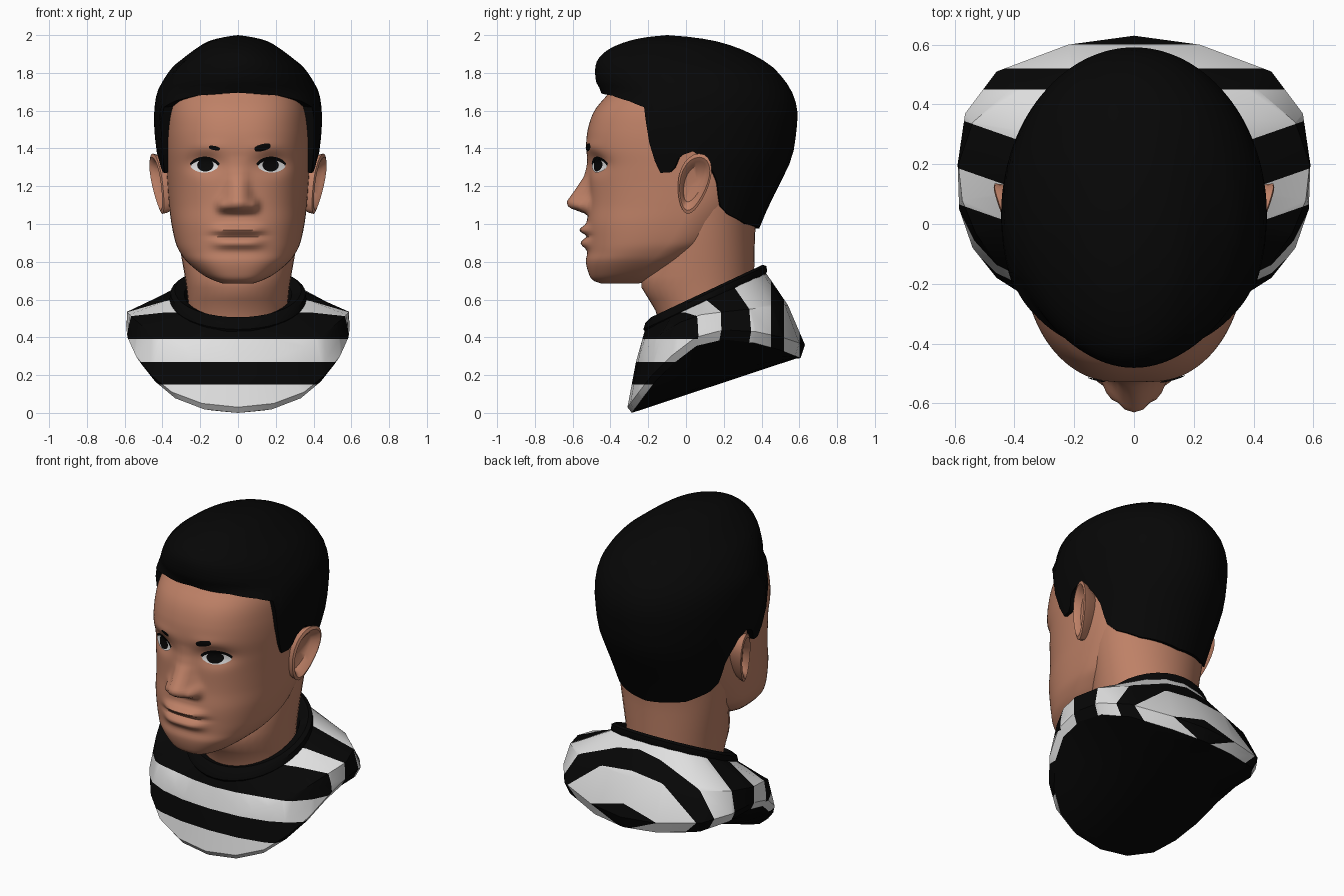
import bpy, bmesh, math
from math import sin, cos, pi, exp
from mathutils import Vector

if "Cube" in bpy.data.objects:
    bpy.data.objects.remove(bpy.data.objects["Cube"])


def material(name, rgb):
    m = bpy.data.materials.new(name)
    m.use_nodes = True
    m.diffuse_color = (*rgb, 1)
    b = m.node_tree.nodes["Principled BSDF"]
    b.inputs["Base Color"].default_value = (*rgb, 1)
    b.inputs["Roughness"].default_value = 0.8
    return m


SKIN = material("skin", (0.52, 0.22, 0.135))
BLACK = material("black", (0.002, 0.002, 0.002))
WHITE = material("white", (0.75, 0.75, 0.75))


def interp(keys, z):
    """Catmull-Rom interpolation of rows (z, a, b, ...)."""
    z = min(max(z, keys[0][0]), keys[-1][0])
    i = next((k for k in range(len(keys) - 1) if z <= keys[k + 1][0]), len(keys) - 2)
    k0, k1, k2, k3 = keys[max(i - 1, 0)], keys[i], keys[i + 1], keys[min(i + 2, len(keys) - 1)]
    h = k2[0] - k1[0]
    t = (z - k1[0]) / h
    out = []
    for c in range(1, len(k1)):
        m1 = (k2[c] - k0[c]) / (k2[0] - k0[0]) * h
        m2 = (k3[c] - k1[c]) / (k3[0] - k1[0]) * h
        out.append((2*t**3 - 3*t*t + 1)*k1[c] + (t**3 - 2*t*t + t)*m1
                   + (3*t*t - 2*t**3)*k2[c] + (t**3 - t*t)*m2)
    return out


def linear(keys, v):
    for a, b in zip(keys, keys[1:]):
        if v <= b[0]:
            t = max(0, (v - a[0]) / (b[0] - a[0]))
            return a[1] + (b[1] - a[1]) * t
    return keys[-1][1]


def signed_pow(v, p):
    return math.copysign(abs(v) ** p, v)


def oval(th, yf, yb, hw, yc, e=2.0):
    """Point on an egg-shaped section; th = 0 is the front, e squares the front half."""
    c, s = cos(th), sin(th)
    semi = yc - yf if c > 0 else yb - yc
    e = e if c > 0 else 2.0
    return signed_pow(s, 2 / e) * hw, yc - signed_pow(c, 2 / e) * semi


def smooth(ob, angle):
    bpy.ops.object.select_all(action='DESELECT')
    ob.select_set(True)
    bpy.context.view_layer.objects.active = ob
    bpy.ops.object.shade_smooth_by_angle(angle=math.radians(angle))


def loft(name, rings, mats, caps=(False, False), angle=40, front=False):
    bm = bmesh.new()
    vs = [[bm.verts.new(p) for p in r] for r in rings]
    n = len(rings[0])
    for a, b in zip(vs, vs[1:]):
        for i in range(n):
            bm.faces.new((a[i], a[(i + 1) % n], b[(i + 1) % n], b[i]))
    for on, r in zip(caps, (vs[0], vs[-1])):
        if on:
            bm.faces.new(r)
    bmesh.ops.remove_doubles(bm, verts=bm.verts[:], dist=0.0004)
    bmesh.ops.recalc_face_normals(bm, faces=bm.faces[:])
    if front and sum(f.normal.y for f in bm.faces) > 0:
        bmesh.ops.reverse_faces(bm, faces=bm.faces[:])
    me = bpy.data.meshes.new(name)
    bm.to_mesh(me)
    bm.free()
    ob = bpy.data.objects.new(name, me)
    bpy.context.collection.objects.link(ob)
    for m in mats:
        me.materials.append(m)
    smooth(ob, angle)
    return ob


def angles(n):
    return [2 * pi * i / n for i in range(n)]


# Head: rows of z, front y, back y, half width, centre y
HEAD = [(.685, -.45, -.25, .08, -.35), (.70, -.49, -.20, .125, -.33), (.73, -.512, -.12, .185, -.27),
        (.80, -.53, .04, .27, -.19), (.85, -.522, .14, .307, -.14), (.90, -.522, .23, .33, -.09),
        (1.0, -.525, .32, .352, -.03), (1.1, -.515, .37, .365, .03), (1.2, -.513, .42, .373, .05),
        (1.3, -.515, .46, .38, .05), (1.4, -.528, .48, .385, .05), (1.5, -.52, .50, .383, .05),
        (1.6, -.485, .50, .372, .05), (1.68, -.42, .46, .345, .04), (1.75, -.36, .42, .30, .03),
        (1.85, -.20, .30, .20, .03)]
NOSE = [(1.045, 0), (1.06, .025), (1.078, .085), (1.095, .112), (1.12, .117), (1.18, .075),
        (1.25, .028), (1.30, .012), (1.36, 0)]
SQUARE = 2.55


def bump(x, z, cx, cz, sx, sz, amp):
    return amp * exp(-((abs(x) - cx) / sx) ** 2 - ((z - cz) / sz) ** 2)


def features(x, z):
    """How far the face stands out from the plain head section."""
    w = linear([(1.05, .08), (1.12, .074), (1.2, .055), (1.35, .042)], z)
    d = linear(NOSE, z) * exp(-abs(x / w) ** 2.8)
    d += bump(x, z, .085, 1.10, .024, .032, .042)        # nostril wings
    lip = exp(-(x / .125) ** 4)
    d += lip * (bump(0, z, 0, .968, 1, .024, .040) + bump(0, z, 0, .898, 1, .027, .036))
    d -= exp(-(x / .15) ** 4) * bump(0, z, 0, .937, 1, .009, .012)
    d += bump(x, z, .18, 1.32, .08, .05, -.042)          # eye sockets
    d += bump(x, z, .18, 1.31, .05, .03, .012)           # lids
    d += bump(x, z, .15, 1.41, .09, .03, .006)           # brow ridge
    return d


def face_y(x, z):
    yf, yb, hw, yc = interp(HEAD, z)
    plain = (1 - min(1, abs(x) / hw) ** SQUARE) ** (1 / SQUARE)
    return yc - (yc - yf) * plain - features(x, z)


rows = [.685 + (1.5 - .685) * i / 66 for i in range(67)] + [1.5 + .35 * i / 12 for i in range(1, 13)]
rings = []
for z in rows:
    section = interp(HEAD, z)
    ring = []
    for th in angles(144):
        x, y = oval(th, *section, SQUARE)
        ring.append((x, y - (features(x, z) if cos(th) > 0 else 0), z))
    rings.append(ring)
loft("head", rings, [SKIN], (True, True), 60)

# Neck
NECK = [(.42, -.13, .36, .26), (.55, -.165, .36, .262), (.68, -.24, .36, .275),
        (.80, -.20, .362, .295), (1.0, -.10, .37, .33), (1.15, 0, .40, .35)]
loft("neck", [[(*oval(th, *interp(NECK, z), .1), z) for th in angles(40)]
              for z in [.42 + .73 * i / 12 for i in range(13)]], [SKIN], angle=60)

# Hair: rows of z, front y, back y, half width, centre y
HAIR = [(.97, -.50, .385, .34, .05), (1.1, -.53, .44, .37, .05), (1.2, -.55, .49, .39, .05),
        (1.35, -.56, .56, .425, .04), (1.5, -.56, .585, .443, .03), (1.6, -.53, .59, .443, .03),
        (1.69, -.45, .565, .43, .03), (1.75, -.475, .53, .402, .03), (1.83, -.48, .46, .347, .0),
        (1.88, -.46, .385, .287, -.03), (1.93, -.40, .28, .22, -.05), (1.97, -.30, .15, .15, -.08),
        (1.99, -.2, .02, .07, -.1), (2.0, -.1, -.1, 0, -.1)]
HAIRLINE = [(0, 1.695), (30, 1.68), (50, 1.65), (64, 1.615), (66, 1.50), (69, 1.36), (72, 1.27),
            (79, 1.275), (83, 1.36), (90, 1.385), (99, 1.32), (105, 1.22), (109, 1.10),
            (118, 1.05), (140, 1.0), (180, .975)]
rings = [[] for _ in range(24)]
for th in angles(144):
    low = linear(HAIRLINE, math.degrees(min(th, 2 * pi - th)))
    for j in range(23):
        z = low + (2 - low) * (1 - (1 - j / 22) ** 2)
        x, y = oval(th, *interp(HAIR, z))
        rings[j + 1].append((x, y, z))
        if j == 0:                                       # edge tucked in to the scalp
            rings[0].append((x * .87, .03 + (y - .03) * .89, z + .004))
loft("hair", rings, [BLACK], angle=50)

# Ears: rim, fold and hollow
for side, name in ((1, "left_ear"), (-1, "right_ear")):
    rings = []
    for k, dx in ((.7, -.09), (.95, -.03), (1, 0), (.88, .006), (.74, -.008), (.6, -.035), (.2, -.045)):
        ring = []
        for a in angles(24):
            v = sin(a)
            y = .04 + .03 * v + k * .083 * cos(a) * (1 + .25 * v)
            z = 1.213 + k * .16 * v
            ring.append((side * (.402 + .33 * (y + .03) + .1 * (z - 1.2) + dx), y, z))
        rings.append(ring)
    loft(name, rings, [SKIN], (False, True), 40)


# Thin plates that follow the face
def plate(name, cx, cz, a, b, mat, off, tilt=0, power=1.4):
    rings = []
    for k in (0, .34, .67, 1):
        ring = []
        for t in angles(28):
            u, v = k * a * cos(t), k * b * signed_pow(sin(t), power)
            x, z = cx + u * cos(tilt) - v * sin(tilt), cz + u * sin(tilt) + v * cos(tilt)
            ring.append((x, face_y(x, z) - off, z))
        rings.append(ring)
    loft(name, rings, [mat], front=True)


for s, side in ((1, "left"), (-1, "right")):
    plate(side + "_lashes", s * .176, 1.319, .078, .038, BLACK, .003)
    plate(side + "_eye_white", s * .178, 1.305, .073, .033, WHITE, .006)
    plate(side + "_iris", s * .173, 1.312, .043, .034, BLACK, .009, power=1)
plate("left_eyebrow", .13, 1.405, .044, .018, BLACK, .005, .25, .6)
plate("right_eyebrow", -.125, 1.402, .03, .011, BLACK, .005, -.2, .6)


# Collar: tilted band around the neck
def collar_ring(n, yf, yb, hw, dz):
    pts = [oval(th, yf, yb, hw, .12) for th in angles(n)]
    return [(x, y, .445 + .47 * (y + .22) + dz) for x, y in pts]


loft("collar", [collar_ring(40, *p) for p in (
    (-.20, .40, .335, -.05), (-.226, .43, .362, 0), (-.215, .425, .357, .03), (-.185, .405, .335, .045),
    (-.155, .365, .285, .025), (-.14, .35, .26, -.05))], [BLACK])

# Shirt: half outlines from front to back, mirrored
SHOULDER = [(0, -.265, .27), (.19, -.25, .29), (.35, -.20, .35), (.46, -.13, .42), (.53, -.03, .48),
            (.575, .08, .52), (.588, .2, .535), (.54, .34, .55), (.40, .46, .56), (.2, .525, .57),
            (0, .54, .57)]
RIM = [(0, -.31, .03), (.19, -.295, .05), (.35, -.25, .11), (.46, -.18, .2), (.54, -.08, .3),
       (.585, .05, .4), (.59, .2, .44), (.565, .37, .43), (.46, .51, .4), (.22, .6, .37), (0, .63, .36)]


def mirrored(half):
    return half + [(-x, y, z) for x, y, z in half[-2:0:-1]]


shoulder, rim = mirrored(SHOULDER), mirrored(RIM)
lower = [(x * .95, .15 + (y - .15) * .95, z - .03 - .04 * (y + .31) / .94) for x, y, z in rim]
neckline = collar_ring(20, -.215, .42, .35, 0)
shirt = loft("shirt", [neckline, shoulder, rim, lower], [BLACK, WHITE], angle=35)

# Stripes: cut along planes, then coloured by band; shoulder bands slant towards the collar
SLANT, EDGE = .35, .57
bm = bmesh.new()
bm.from_mesh(shirt.data)
cuts = [((0, 0, 1), (0, 0, z)) for z in (.15, .27, .39)]
cuts += [((0, 1, 0), (0, y, 0)) for y in (.45, .52, .60)]
cuts += [((-s * SLANT, 1, 0), (s * EDGE, y, 0)) for s in (1, -1) for y in (.06, .18, .345)]
for no, co in cuts:
    bmesh.ops.bisect_plane(bm, geom=bm.verts[:] + bm.edges[:] + bm.faces[:], dist=1e-5,
                           plane_co=Vector(co), plane_no=Vector(no).normalized())
for f in bm.faces:
    c = f.calc_center_median()
    band = c.y - SLANT * (abs(c.x) - EDGE)
    if band < .06:
        white = c.z < .15 or .27 < c.z < .39
    else:
        white = band < .18 or (band > .345 and c.y < .45) or .52 < c.y < .60
    f.material_index = int(white)
bm.to_mesh(shirt.data)
bm.free()
smooth(shirt, 35)

# Underside: rounded keel closing the bust
rings = []
for k in (1, .75, .5, .25, 0):
    ring = []
    for x, y, z in lower:
        keel = min(z, .331 * (y + .287))
        ring.append((x * k, y, max(0, keel + (z - keel) * k * k)))
    rings.append(ring)
loft("shirt_base", rings, [BLACK], angle=60)
